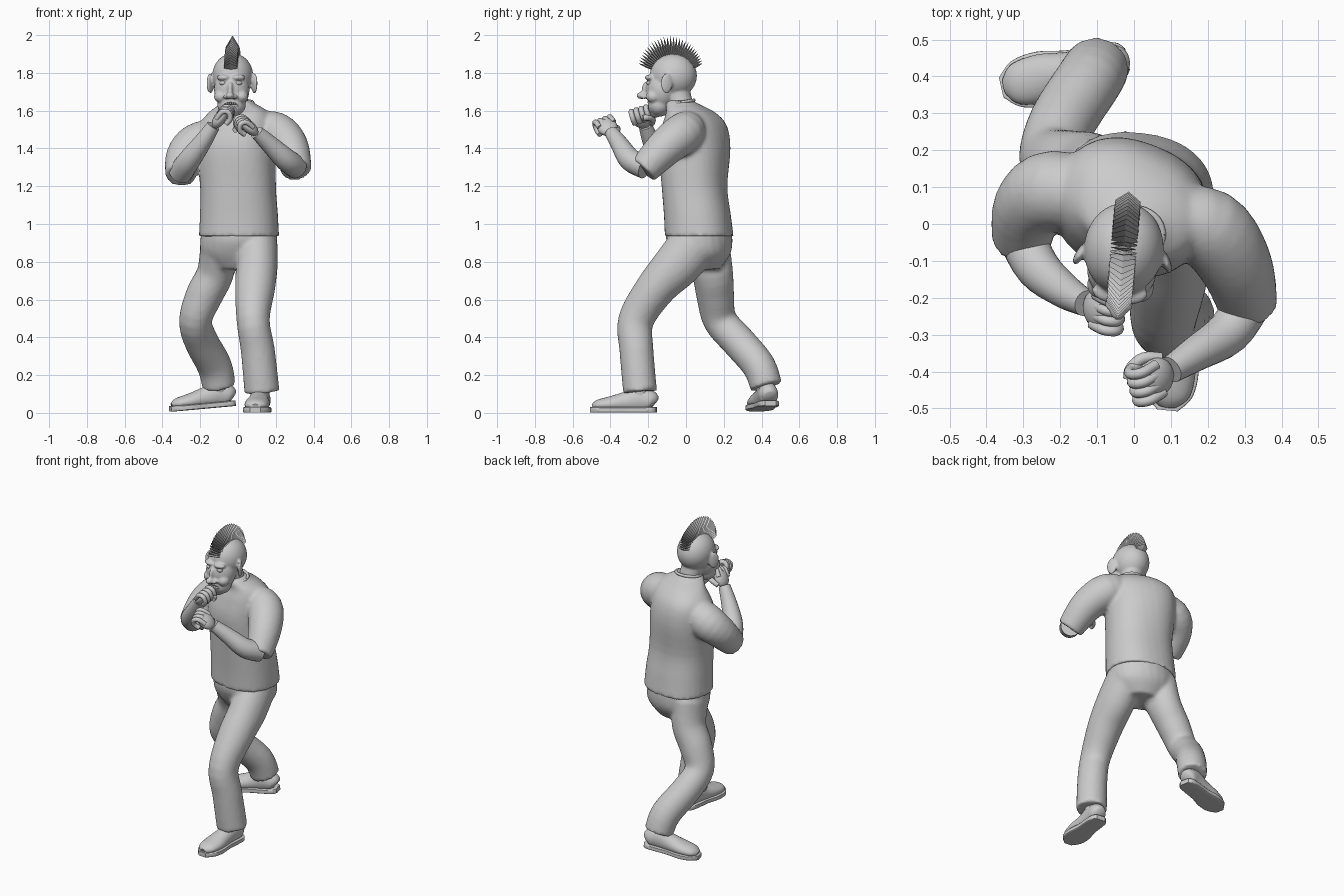
import bpy, bmesh, math
from math import sin, cos, pi, radians
from mathutils import Vector as V, Matrix as M

if "Cube" in bpy.data.objects:
    bpy.data.objects.remove(bpy.data.objects["Cube"])


def finish(name, bm, voxel=None, smooth=4, angle=50):
    """Turn a bmesh into an object; voxel fuses the overlapping parts into one skin."""
    bmesh.ops.recalc_face_normals(bm, faces=bm.faces)
    me = bpy.data.meshes.new(name)
    bm.to_mesh(me)
    bm.free()
    ob = bpy.data.objects.new(name, me)
    bpy.context.collection.objects.link(ob)
    if voxel:
        r = ob.modifiers.new("fuse", 'REMESH')
        r.mode, r.voxel_size, r.use_smooth_shade = 'VOXEL', voxel, True
        s = ob.modifiers.new("relax", 'SMOOTH')
        s.factor, s.iterations = 0.5, smooth
    bpy.ops.object.select_all(action='DESELECT')
    ob.select_set(True)
    bpy.context.view_layer.objects.active = ob
    bpy.ops.object.shade_smooth_by_angle(angle=radians(angle))
    return ob


def spline(rows, sub):
    """Catmull-Rom through rows of numbers."""
    out, n = [], len(rows)
    for i in range(n - 1):
        p = [rows[max(i - 1, 0)], rows[i], rows[i + 1], rows[min(i + 2, n - 1)]]
        for k in range(sub):
            t = k / sub
            out.append([0.5 * (2 * b + (c - a) * t + (2 * a - 5 * b + 4 * c - d) * t * t
                               + (3 * b - a - 3 * c + d) * t ** 3) for a, b, c, d in zip(*p)])
    return out + [list(rows[-1])]


def loft(bm, rows, ref=(0, 1, 0), n=24, sub=4, power=2, flat=False):
    """Skin rings (x, y, z, half width, half depth[, yaw]) along a path."""
    rows = spline([tuple(r) + (r[3],) if len(r) == 4 else r for r in rows], sub)
    rings = []
    for i, r in enumerate(rows):
        c = V(r[:3])
        if flat:
            y = radians(r[5])
            a, b = V((cos(y), sin(y), 0)), V((-sin(y), cos(y), 0))
        else:
            t = (V(rows[min(i + 1, len(rows) - 1)][:3]) - V(rows[max(i - 1, 0)][:3])).normalized()
            a = V(ref).cross(t).normalized()
            b = t.cross(a)
        ring = []
        for k in range(n):
            u, v = cos(2 * pi * k / n), sin(2 * pi * k / n)
            u = math.copysign(abs(u) ** (2 / power), u)
            v = math.copysign(abs(v) ** (2 / power), v)
            ring.append(bm.verts.new(c + a * u * r[3] + b * v * r[4]))
        rings.append(ring)
    for p, q in zip(rings, rings[1:]):
        for k in range(n):
            bm.faces.new((p[k], p[(k + 1) % n], q[(k + 1) % n], q[k]))
    bm.faces.new(rings[0])
    bm.faces.new(rings[-1][::-1])


def ball(bm, mat, radii, seg=24):
    bmesh.ops.create_uvsphere(bm, u_segments=seg, v_segments=seg // 2, radius=1,
                              matrix=mat @ M.Diagonal((*radii, 1)))


# Shirt: turned torso with both short sleeves
bm = bmesh.new()
loft(bm, [(.005, .07, .935, .212, .18, -8), (.005, .06, 1.05, .206, .175, -8),
          (0, .045, 1.2, .2, .17, -12), (-.01, .045, 1.4, .21, .18, -22),
          (-.005, .045, 1.52, .205, .155, -25), (.005, .025, 1.59, .165, .115, -25),
          (0, -.02, 1.635, .095, .085, -20), (0, -.028, 1.655, .07, .06, -20)],
     flat=True, power=2.3, n=32)
loft(bm, [(.08, .02, 1.52, .08), (.2, -.01, 1.485, .108), (.275, -.11, 1.405, .1),
          (.31, -.225, 1.285, .08)])
loft(bm, [(-.08, .06, 1.48, .09), (-.215, .09, 1.425, .11), (-.285, .045, 1.355, .098),
          (-.305, -.05, 1.255, .08)])
finish("shirt", bm, .012, 3)

# Trousers: hips, bent front leg, trailing back leg
bm = bmesh.new()
loft(bm, [(.005, .07, 1.0, .195, .165, -8), (.005, .07, .92, .205, .176, -8),
          (0, .08, .84, .195, .155, -5), (0, .08, .76, .12, .1, 0)], flat=True)
loft(bm, [(.1, .04, .89, .11, .13), (.1, -.05, .78, .11, .125), (.09, -.16, .66, .106, .106),
          (.08, -.265, .49, .088, .095), (.105, -.262, .33, .09, .09),
          (.127, -.243, .11, .093, .09)])
loft(bm, [(-.1, .1, .88, .1, .135), (-.12, .14, .74, .098, .11), (-.18, .155, .62, .098, .1),
          (-.225, .18, .49, .087, .09), (-.195, .275, .38, .09, .09),
          (-.125, .385, .25, .092, .088), (-.1, .425, .14, .088, .085)])
finish("trousers", bm, .012, 3)


# Shoes: rounded upper over a flat sole
def shoe(name, heel, toe):
    h, d = V(heel), (V(toe) - V(heel)).normalized()
    up = (V((0, 0, 1)) - d * d.z).normalized()

    def run(rows):
        return [tuple(h + d * s + up * z) + (w, t) for s, z, w, t in rows]
    bm = bmesh.new()
    loft(bm, run([(0, .05, .03, .03), (.02, .062, .05, .055), (.08, .072, .052, .07),
                  (.15, .058, .056, .056), (.23, .047, .066, .042), (.3, .04, .056, .03),
                  (.33, .032, .025, .015)]), ref=up)
    finish(name + "_upper", bm)
    bm = bmesh.new()
    loft(bm, run([(-.008, .016, .03, .015), (.015, .016, .052, .015), (.08, .016, .058, .015),
                  (.15, .016, .06, .015), (.23, .016, .074, .015), (.3, .016, .064, .015),
                  (.342, .016, .028, .015)]), ref=up, power=8)
    finish(name + "_sole", bm, angle=35)


shoe("front_shoe", (.125, -.165, 0), (.09, -.51, 0))
shoe("back_shoe", (-.025, .445, .035), (-.36, .37, .005))
bm = bmesh.new()
loft(bm, [(.125, -.243, .2, .05), (.12, -.24, .07, .045)])
loft(bm, [(-.12, .39, .22, .05), (-.095, .43, .09, .045)])
finish("ankles", bm)


# Arms and fists
def arm(name, rows, s):
    bm = bmesh.new()
    loft(bm, rows)
    o = V(rows[-1][:3])
    d = (o - V(rows[-2][:3])).normalized()
    s = (V(s) - d * d.dot(V(s))).normalized()
    n = d.cross(s)
    if n.z > 0:
        n = -n
    k = 1.1

    def at(x, y, z):
        return tuple(o + (d * x + s * y + n * z) * k)
    frame = M((d, s, n)).transposed().to_4x4()
    ball(bm, M.Translation(at(.048, 0, .006)) @ frame, (.06, .054, .032))
    for i in range(4):
        y = (i - 1.5) * .025
        loft(bm, [at(x, y, z) + (.0142,) for x, z in
                  ((.05, -.008), (.095, -.004), (.11, .022), (.088, .046), (.055, .044))],
             ref=s, n=10)
    loft(bm, [at(*p) + (.016,) for p in
              ((.01, .035, .012), (.045, .05, .035), (.075, .035, .056), (.085, .012, .062))],
         ref=s, n=10)
    finish(name, bm)


arm("front_arm", [(.31, -.215, 1.3, .062), (.255, -.295, 1.34, .06), (.17, -.35, 1.42, .048),
                  (.1, -.395, 1.485, .037)], (0, 1, .1))
arm("rear_arm", [(-.305, -.035, 1.27, .064), (-.26, -.12, 1.335, .06), (-.19, -.18, 1.43, .048),
                 (-.13, -.215, 1.52, .036)], (0, 1, .1))

# Head: all parts are placed in a frame turned slightly to one side
HEAD = M.Translation((-.028, -.07, 0)) @ M.Rotation(radians(-5), 4, 'Z')


def head_ball(bm, pos, radii, rot=0, seg=24):
    ball(bm, HEAD @ M.Translation(pos) @ M.Rotation(rot, 4, 'Z'), radii, seg)


bm = bmesh.new()
head_ball(bm, (0, .003, 1.785), (.108, .125, .118), seg=40)
head_ball(bm, (0, -.058, 1.71), (.094, .085, .11), seg=32)
head_ball(bm, (0, -.072, 1.63), (.076, .064, .062))
head_ball(bm, (0, -.092, 1.587), (.036, .028, .025))
head_ball(bm, (0, -.14, 1.715), (.015, .025, .04))
head_ball(bm, (0, -.166, 1.68), (.022, .026, .019))
for m in (-1, 1):
    head_ball(bm, (m * .042, -.122, 1.775), (.036, .022, .015), m * .35)
    head_ball(bm, (m * .055, -.098, 1.675), (.036, .04, .034))
    head_ball(bm, (m * .023, -.15, 1.674), (.015, .017, .013))
    head_ball(bm, (m * .117, -.022, 1.745), (.012, .034, .055), m * .45)
loft(bm, [(.002, -.02, 1.58, .068), (-.015, -.035, 1.66, .066), (-.025, -.06, 1.75, .07)])
head = finish("head", bm, .007, 3)

# Open mouth
bm = bmesh.new()
head_ball(bm, (0, -.145, 1.626), (.043, .04, .02))
cutter = finish("mouth_cutter", bm)
cutter.hide_render = True
cutter.display_type = 'WIRE'
cut = head.modifiers.new("mouth", 'BOOLEAN')
cut.operation, cut.object = 'DIFFERENCE', cutter

# Teeth in two curved rows, and eyes
bm = bmesh.new()
for z, w in ((1.638, .034), (1.614, .028)):
    for i in range(7):
        x = (i - 3) / 3 * w
        head_ball(bm, (x, -.126 + 9 * x * x, z), (.0055, .005, .009), seg=8)
finish("teeth", bm)
bm = bmesh.new()
for m in (-1, 1):
    head_ball(bm, (m * .04, -.117, 1.747), (.02, .019, .015))
finish("eyes", bm)

# Shirt collar
bm = bmesh.new()
ring = [(.0 + .078 * cos(a), -.028 + .07 * sin(a), 1.643 + .012 * sin(a), .009)
        for a in (2 * pi * i / 16 for i in range(17))]
loft(bm, ring, ref=(0, 0, 1), n=8, sub=2)
finish("collar", bm)

# Mohawk: fan of flat pointed blades over the skull
bm = bmesh.new()
COUNT = 30
for i in range(COUNT):
    f = i / (COUNT - 1)
    a = radians(70 - 136 * f)
    out, along = V((0, -sin(a), cos(a))), V((0, cos(a), sin(a)))
    base = V((0, .003 - .125 * sin(a), 1.785 + .118 * cos(a)))
    length = .095 - .05 * max(0, f - .5) * 2 - .02 * max(0, .3 - f) / .3
    rings = []
    for h, w, t in ((-.02, .036, .008), (length * .4, .034, .007)):
        rings.append([bm.verts.new(HEAD @ (base + out * h + V((x * w, 0, 0)) + along * y * t))
                      for x, y in ((1, 0), (0, 1), (-1, 0), (0, -1))])
    tip = bm.verts.new(HEAD @ (base + out * length))
    for k in range(4):
        j = (k + 1) % 4
        bm.faces.new((rings[0][k], rings[0][j], rings[1][j], rings[1][k]))
        bm.faces.new((rings[1][k], rings[1][j], tip))
    bm.faces.new(rings[0][::-1])
finish("mohawk", bm, angle=20)
